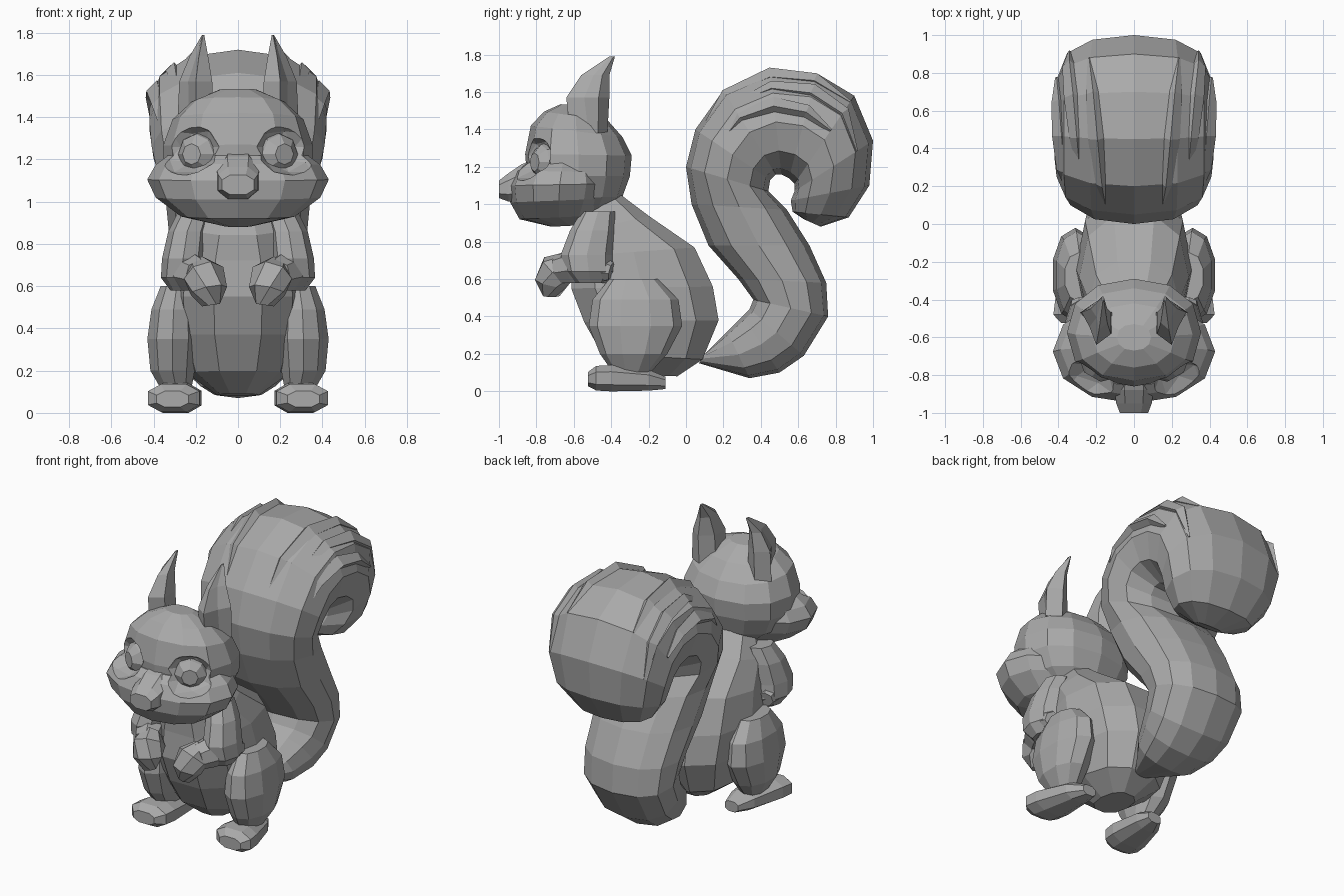
import bpy, bmesh
from math import sin, cos, pi, copysign
from mathutils import Vector, Matrix

if "Cube" in bpy.data.objects:
    bpy.data.objects.remove(bpy.data.objects["Cube"])

grey = bpy.data.materials.new("plain grey")
grey.use_nodes = True
grey.diffuse_color = (0.4, 0.4, 0.4, 1)
grey.node_tree.nodes["Principled BSDF"].inputs["Base Color"].default_value = grey.diffuse_color


def finish(name, bm):
    """Turn a bmesh into a flat shaded object."""
    bmesh.ops.recalc_face_normals(bm, faces=bm.faces)
    mesh = bpy.data.meshes.new(name)
    bm.to_mesh(mesh)
    bm.free()
    mesh.materials.append(grey)
    obj = bpy.data.objects.new(name, mesh)
    bpy.context.scene.collection.objects.link(obj)
    return obj


def ring_point(ring, angle, power=1.0, scale=1.0):
    """Point on a rounded cross-section: angle zero lies along the ring's v axis."""
    centre, u, v = ring
    bend = lambda k: copysign(abs(k) ** power, k) if abs(k) > 1e-6 else 0
    return centre + scale * (u * bend(sin(angle)) + v * bend(cos(angle)))


def loft(name, rings, sides=10, power=1.0, side=1, turn=0.0):
    """Skin a tube through the rings, closing both ends; side -1 mirrors it."""
    bm = bmesh.new()
    loops = []
    for ring in rings:
        points = [ring_point(ring, 2 * pi * (i + turn) / sides, power) for i in range(sides)]
        loops.append([bm.verts.new((p.x * side, p.y, p.z)) for p in points])
    for low, high in zip(loops, loops[1:]):
        for i in range(sides):
            j = (i + 1) % sides
            bm.faces.new((low[i], low[j], high[j], high[i]))
    bm.faces.new(loops[0])
    bm.faces.new(loops[-1])
    return finish(name, bm)


def span(ay, az, by, bz, width):
    """Ring stretched between two points of the side profile."""
    a, b = Vector((0, ay, az)), Vector((0, by, bz))
    return (a + b) / 2, Vector((width, 0, 0)), (a - b) / 2


def level(x, y, z, wide, deep):
    """Horizontal ring."""
    return Vector((x, y, z)), Vector((wide, 0, 0)), Vector((0, -deep, 0))


def upright(x, y, z, wide, tall):
    """Ring facing along the depth axis."""
    return Vector((x, y, z)), Vector((wide, 0, 0)), Vector((0, 0, tall))


def tube(path):
    """Rings square to a path of (point, radius) stations."""
    rings = []
    for i, (point, radius) in enumerate(path):
        before, after = path[max(i - 1, 0)][0], path[min(i + 1, len(path) - 1)][0]
        turn = (Vector(after) - Vector(before)).to_track_quat('Z', 'Y')
        rings.append((Vector(point), turn @ Vector((radius, 0, 0)), turn @ Vector((0, radius, 0))))
    return rings


def carve(target, place, size):
    """Cut a rounded hollow out of a part."""
    bm = bmesh.new()
    bmesh.ops.create_icosphere(bm, subdivisions=2, radius=1)
    bm.transform(Matrix.Translation(place) @ Matrix.Diagonal((*size, 1)))
    cutter = finish("socket_cutter", bm)
    cut = target.modifiers.new("socket", 'BOOLEAN')
    cut.operation, cut.solver, cut.object = 'DIFFERENCE', 'EXACT', cutter
    bpy.context.view_layer.objects.active = target
    bpy.ops.object.modifier_apply(modifier=cut.name)
    bpy.data.objects.remove(cutter)


# Body
loft("body", [
    span(-.32, .09, -.04, .08, .1),
    span(-.46, .2, .1, .17, .24),
    span(-.56, .37, .19, .38, .3),
    span(-.63, .55, .16, .56, .31),
    span(-.62, .72, .06, .77, .29),
    span(-.62, .84, -.19, .94, .24),
    span(-.58, .96, -.34, 1.05, .17),
], sides=10, power=.85, turn=.5)

# Tail: an S curve that rolls over at the tip
tail = [
    span(.1, .2, .07, .15, .06),
    span(.22, .32, .34, .07, .2),
    span(.3, .4, .5, .1, .25),
    span(.34, .44, .63, .19, .28),
    span(.36, .49, .76, .4, .3),
    span(.28, .6, .75, .58, .31),
    span(.12, .78, .66, .78, .32),
    span(.03, 1, .54, .97, .34),
    span(0, 1.2, .44, 1.07, .38),
    span(.05, 1.4, .45, 1.13, .41),
    span(.2, 1.61, .48, 1.16, .42),
    span(.45, 1.72, .51, 1.16, .42),
    span(.7, 1.7, .55, 1.14, .42),
    span(.9, 1.58, .58, 1.11, .42),
    span(1, 1.34, .58, 1.07, .4),
    span(.98, 1.1, .56, 1.02, .35),
    span(.87, .93, .57, .96, .26),
    span(.72, .88, .63, .92, .1),
]
loft("tail", tail, sides=12, power=.86)

# Fur tufts lying along the rolled part of the tail
for side, label in ((1, "left"), (-1, "right")):
    for number, (first, angle) in enumerate(((9, .35), (10, .8), (9, 1.2))):
        stations = []
        for step, radius in enumerate((.01, .04, .05, .04, .008)):
            drift = angle + .05 * step
            stations.append((ring_point(tail[first + step], drift, .86, .9 + .022 * step), radius))
        loft(f"{label}_tail_tuft_{number + 1}", tube(stations), sides=4, side=side)

# Cranium
cranium = loft("cranium", [
    span(-.7, .92, -.42, .95, .15),
    span(-.8, 1.03, -.34, 1.04, .29),
    span(-.85, 1.15, -.3, 1.15, .35),
    span(-.86, 1.27, -.29, 1.26, .355),
    span(-.83, 1.42, -.34, 1.36, .31),
    span(-.76, 1.495, -.42, 1.45, .22),
    span(-.67, 1.535, -.53, 1.525, .09),
], sides=12, power=.9)

# Wide cheeks and jaw, set forward on the head
cheeks = loft("cheeks", [
    span(-.72, .88, -.52, .89, .07),
    span(-.89, .92, -.47, .94, .27),
    span(-.94, 1.01, -.42, 1.03, .39),
    span(-.95, 1.1, -.4, 1.11, .43),
    span(-.91, 1.18, -.42, 1.17, .39),
    span(-.86, 1.22, -.46, 1.22, .33),
], sides=12, power=.95)

# Eye sockets cut into the face
for part in (cranium, cheeks):
    for side in (1, -1):
        carve(part, (.27 * side, -.9, 1.26), (.19, .19, .14))

# Snout
loft("snout", [
    upright(0, -.78, 1.14, .09, .12),
    upright(0, -.88, 1.11, .11, .11),
    upright(0, -.95, 1.09, .1, .08),
    upright(0, -1, 1.08, .08, .05),
], sides=8, power=.8, turn=.5)

for side, label in ((1, "left"), (-1, "right")):
    # Eye: a faceted dome looking outward
    loft(f"{label}_eye", tube([
        ((.15, -.68, 1.22), .1),
        ((.18, -.735, 1.225), .108),
        ((.2, -.775, 1.225), .095),
        ((.22, -.81, 1.225), .05),
    ]), sides=8, side=side)

    # Ear, hollowed on its outer face
    ear = loft(f"{label}_ear", [
        level(.2, -.52, 1.38, .1, .1),
        level(.2, -.525, 1.57, .09, .115),
        level(.185, -.485, 1.69, .05, .075),
        level(.165, -.395, 1.79, .006, .015),
    ], sides=6, side=side)
    for corner in (1, 7, 13):
        ear.data.vertices[corner].co += Vector((-.055 * side, .05, 0)) * (1 - corner / 30)

    # Upper arm, forearm and paw
    loft(f"{label}_upper_arm", [
        level(.2, -.47, .96, .08, .09),
        level(.24, -.5, .86, .09, .12),
        level(.26, -.53, .73, .1, .14),
        level(.275, -.52, .64, .09, .13),
        level(.27, -.51, .58, .05, .08),
    ], sides=8, side=side)
    loft(f"{label}_forearm", tube([
        ((.29, -.4, .64), .05),
        ((.27, -.48, .66), .09),
        ((.22, -.6, .665), .095),
        ((.18, -.68, .65), .08),
    ]), sides=7, side=side)
    loft(f"{label}_paw", tube([
        ((.18, -.63, .69), .06),
        ((.16, -.69, .65), .1),
        ((.14, -.72, .58), .09),
        ((.13, -.72, .51), .045),
    ]), sides=7, side=side)

    # Thigh
    loft(f"{label}_thigh", [
        level(.29, -.29, .1, .07, .1),
        level(.31, -.28, .2, .11, .18),
        level(.31, -.27, .35, .125, .25),
        level(.305, -.27, .49, .11, .23),
        level(.29, -.28, .6, .08, .13),
    ], sides=10, power=.95, side=side)

    # Foot, toes turned outward
    loft(f"{label}_foot", [
        upright(.25, -.11, .045, .05, .035),
        upright(.27, -.2, .06, .09, .06),
        upright(.295, -.4, .07, .13, .075),
        upright(.305, -.48, .07, .13, .07),
        upright(.31, -.525, .065, .08, .04),
    ], sides=8, power=.8, side=side, turn=.5)
